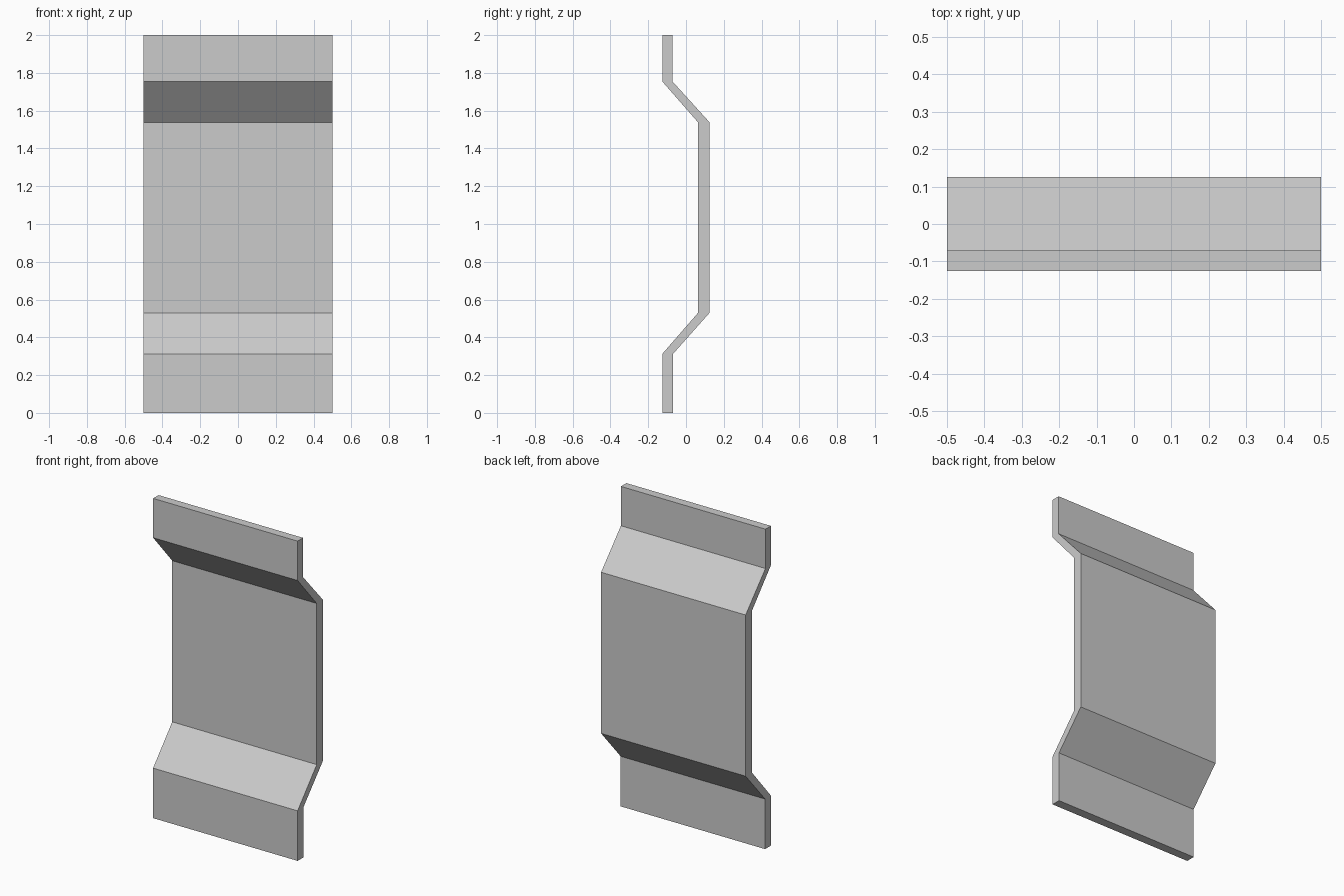
import bpy, bmesh

if "Cube" in bpy.data.objects:
    bpy.data.objects.remove(bpy.data.objects["Cube"])

# Bent panel: side profile stations as (z, front y, back y), bottom to top
stations = [
    (0.0, -0.125, -0.068),
    (0.313, -0.125, -0.068),
    (0.53, 0.064, 0.125),
    (1.538, 0.064, 0.125),
    (1.754, -0.125, -0.071),
    (2.0, -0.125, -0.071),
]
half_width = 0.5

bm = bmesh.new()

# One rectangular ring of vertices per station
rings = []
for z, front, back in stations:
    corners = [(-half_width, front), (half_width, front),
               (half_width, back), (-half_width, back)]
    rings.append([bm.verts.new((x, y, z)) for x, y in corners])

# Walls between neighbouring rings
for low, high in zip(rings, rings[1:]):
    for i in range(4):
        j = (i + 1) % 4
        bm.faces.new((low[i], low[j], high[j], high[i]))

# End caps
bm.faces.new(rings[0][::-1])
bm.faces.new(rings[-1])
bmesh.ops.recalc_face_normals(bm, faces=bm.faces)

mesh = bpy.data.meshes.new("bent_panel")
bm.to_mesh(mesh)
bm.free()
panel = bpy.data.objects.new("bent_panel", mesh)
bpy.context.collection.objects.link(panel)
